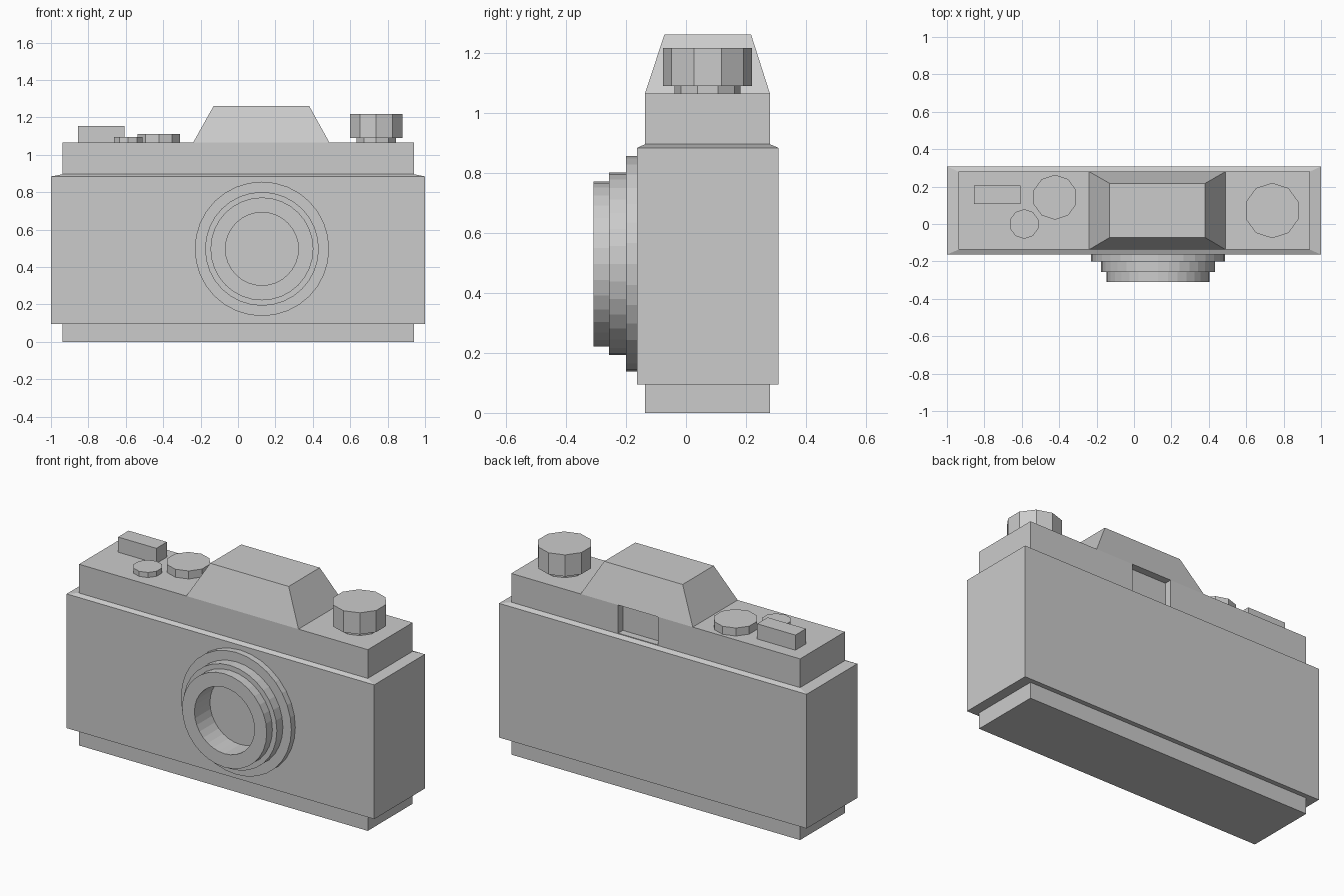
import bpy
from math import sin, cos, tau

if "Cube" in bpy.data.objects:
    bpy.data.objects.remove(bpy.data.objects["Cube"])


def make(name, verts, faces):
    mesh = bpy.data.meshes.new(name)
    mesh.from_pydata(verts, [], faces)
    obj = bpy.data.objects.new(name, mesh)
    bpy.context.collection.objects.link(obj)
    return obj


def bridge(levels, n):
    """Quads joining consecutive rings of n vertices."""
    return [(l * n + i, l * n + (i + 1) % n, (l + 1) * n + (i + 1) % n, (l + 1) * n + i)
            for l in range(levels - 1) for i in range(n)]


def stack(name, rings, n):
    """Closed solid from rings listed bottom to top."""
    verts = [v for r in rings for v in r]
    last = (len(rings) - 1) * n
    caps = [tuple(reversed(range(n))), tuple(range(last, last + n))]
    return make(name, verts, bridge(len(rings), n) + caps)


def rect_stack(name, levels):
    """Levels are (x0, x1, y0, y1, z)."""
    return stack(name, [[(a, c, z), (b, c, z), (b, d, z), (a, d, z)]
                        for a, b, c, d, z in levels], 4)


def box(name, x0, x1, y0, y1, z0, z1):
    return rect_stack(name, [(x0, x1, y0, y1, z0), (x0, x1, y0, y1, z1)])


def dial(name, x, y, r, z0, z1, n=10):
    """Ten-sided knob with a vertex pointing to +y."""
    ring = [(x - r * sin(tau * i / n), y + r * cos(tau * i / n)) for i in range(n)]
    return stack(name, [[(a, b, z) for a, b in ring] for z in (z0, z1)], n)


# Main body with shallow sloped shoulder, and base plate
rect_stack("body", [(-1, 1, -0.163, 0.308, 0.095), (-1, 1, -0.163, 0.308, 0.884),
                    (-0.938, 0.94, -0.137, 0.28, 0.896)])
box("base_plate", -0.938, 0.94, -0.137, 0.28, 0, 0.095)

# Top plate with the eyepiece recess cut into its back
plate = box("top_plate", -0.938, 0.94, -0.137, 0.28, 0.89, 1.065)
cutter = box("eyepiece_cutter", -0.015, 0.245, 0.237, 0.4, 0.9, 1.2)
cutter.hide_render = True
cutter.hide_viewport = True
cut = plate.modifiers.new("eyepiece", "BOOLEAN")
cut.operation = "DIFFERENCE"
cut.solver = "EXACT"
cut.object = cutter

# Viewfinder hump
rect_stack("viewfinder_hump", [(-0.24, 0.489, -0.137, 0.28, 1.065),
                               (-0.13, 0.38, -0.072, 0.217, 1.262)])

# Stepped lens barrel with open bore: profile of (radius, y) revolved
N = 32
profile = [(0.359, -0.163), (0.359, -0.2), (0.304, -0.2), (0.304, -0.256),
           (0.275, -0.256), (0.275, -0.309), (0.195, -0.309), (0.195, -0.165)]
verts = [(0.128 + r * cos(tau * i / N), y, 0.497 + r * sin(tau * i / N))
         for r, y in profile for i in range(N)]
last = (len(profile) - 1) * N
make("lens", verts, bridge(len(profile), N)
     + [tuple(range(last, last + N)), tuple(reversed(range(N)))])

# Controls on top
dial("rewind_neck", 0.739, 0.072, 0.11, 1.065, 1.09)
dial("rewind_knob", 0.739, 0.072, 0.148, 1.09, 1.217)
dial("speed_dial", -0.423, 0.143, 0.12, 1.065, 1.112)
dial("shutter_button", -0.587, 0.0, 0.079, 1.065, 1.095)
box("advance_lever", -0.855, -0.606, 0.107, 0.205, 1.065, 1.154)
